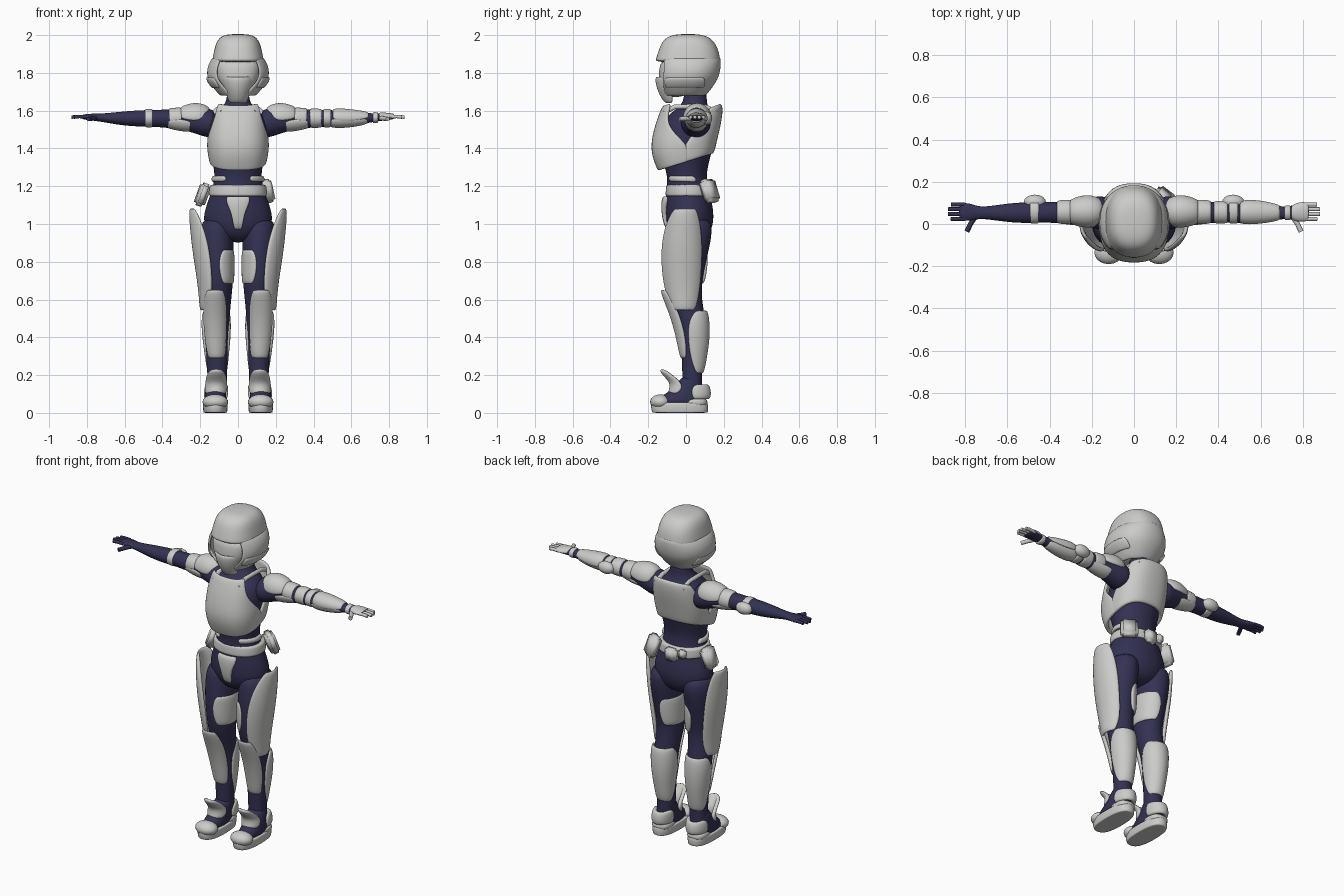
import bpy, bmesh, math
from mathutils import Vector


def material(name, rgb):
    m = bpy.data.materials.new(name)
    m.diffuse_color = (*rgb, 1)
    return m


GREY = material("armour grey", (0.60, 0.60, 0.59))
NAVY = material("suit navy", (0.033, 0.031, 0.085))


def finish(name, bm, mat, thick=0, mirror=False, subdiv=2):
    me = bpy.data.meshes.new(name)
    bm.to_mesh(me)
    bm.free()
    me.materials.append(mat)
    for f in me.polygons:
        f.use_smooth = True
    ob = bpy.data.objects.new(name, me)
    bpy.context.collection.objects.link(ob)
    if thick:
        s = ob.modifiers.new("thickness", 'SOLIDIFY')
        s.thickness, s.offset = thick, -1
    if subdiv:
        s = ob.modifiers.new("smooth", 'SUBSURF')
        s.levels = s.render_levels = subdiv
    if mirror:
        ob.modifiers.new("mirror", 'MIRROR')
    return ob


def skin(name, rings, mat, axis='Z', p=2.0, n=16, thick=0, mirror=False, shear=0, flip=1):
    """Loft rings (t, cu, cv, ru, rv[, a0, a1]); with angles it is a curved open plate."""
    rings = sorted(rings)
    plate = len(rings[0]) > 5
    bm = bmesh.new()
    rows = []
    for r in rings:
        t, cu, cv, ru, rv = r[:5]
        a0, a1 = r[5:] if plate else (0, 360)
        row = []
        for i in range(n + 1 if plate else n):
            a = math.radians(a0 + (a1 - a0) * i / n)
            c, s = math.cos(a), math.sin(a)
            u = cu + ru * math.copysign(abs(c) ** (2 / p), c)
            v = cv + rv * math.copysign(abs(s) ** (2 / p), s)
            co = (u, v, t + shear * v) if axis == 'Z' else (t, u, v)
            row.append(bm.verts.new((co[0] * flip, co[1], co[2])))
        rows.append(row)
    for a, b in zip(rows, rows[1:]):
        for i in range(n):
            j = (i + 1) % len(a)
            bm.faces.new((a[i], a[j], b[j], b[i]))
    if not plate:
        bm.faces.new(rows[0][::-1])
        bm.faces.new(rows[-1])
    if flip < 0:
        bmesh.ops.reverse_faces(bm, faces=bm.faces)
    return finish(name, bm, mat, thick, mirror)


def ball(name, loc, size, mat, mirror=False):
    bm = bmesh.new()
    bmesh.ops.create_uvsphere(bm, u_segments=20, v_segments=12, radius=1)
    bmesh.ops.scale(bm, vec=size, verts=bm.verts)
    bmesh.ops.translate(bm, vec=loc, verts=bm.verts)
    return finish(name, bm, mat, mirror=mirror, subdiv=0)


def box(name, loc, size, mat, rot=(0, 0, 0), mirror=False):
    bm = bmesh.new()
    bmesh.ops.create_cube(bm, size=1)
    bmesh.ops.scale(bm, vec=size, verts=bm.verts)
    bmesh.ops.bevel(bm, geom=bm.edges[:], offset=min(size) * 0.25, segments=3, affect='EDGES')
    ob = finish(name, bm, mat, mirror=mirror, subdiv=0)
    ob.location, ob.rotation_euler = loc, rot
    return ob


def tube(name, pts, r, mat):
    cu = bpy.data.curves.new(name, 'CURVE')
    cu.dimensions = '3D'
    cu.bevel_depth, cu.bevel_resolution, cu.use_fill_caps = r, 3, True
    sp = cu.splines.new('POLY')
    sp.points.add(len(pts) - 1)
    for q, co in zip(sp.points, pts):
        q.co = (*co, 1)
    cu.materials.append(mat)
    ob = bpy.data.objects.new(name, cu)
    bpy.context.collection.objects.link(ob)


# --- suit: torso, legs, arms
skin("torso", [(.90, 0, .02, .09, .07), (.97, 0, .02, .175, .12), (1.04, 0, .02, .188, .13),
               (1.11, 0, .015, .165, .125), (1.18, 0, .01, .14, .115), (1.25, 0, .005, .122, .103),
               (1.32, 0, 0, .135, .12), (1.42, 0, 0, .155, .15), (1.52, 0, .01, .158, .145),
               (1.58, 0, .025, .135, .12), (1.62, 0, .04, .08, .075), (1.66, 0, .05, .058, .06),
               (1.74, 0, .05, .056, .058)], NAVY, n=20)
skin("leg", [(1.04, .11, .025, .08, .11), (.95, .113, .02, .092, .122), (.85, .112, .005, .09, .115),
             (.75, .108, -.005, .084, .102), (.66, .105, -.008, .078, .09), (.57, .11, .012, .072, .078),
             (.47, .115, .035, .07, .073), (.37, .113, .038, .063, .066), (.27, .11, .033, .056, .056),
             (.17, .11, .033, .052, .052), (.08, .115, .035, .052, .055)], NAVY, mirror=True)
skin("arm", [(.11, .05, 1.53, .095, .09), (.2, .055, 1.538, .072, .07), (.28, .055, 1.552, .056, .056),
             (.36, .055, 1.557, .05, .05), (.46, .055, 1.56, .05, .045), (.56, .053, 1.558, .05, .043),
             (.66, .053, 1.56, .036, .031), (.73, .053, 1.563, .027, .021), (.77, .056, 1.566, .041, .019),
             (.81, .058, 1.567, .044, .015), (.83, .058, 1.567, .036, .01)], NAVY, 'X', mirror=True)

# --- fingers and thumb
for side in (-1, 1):
    mat = GREY if side > 0 else NAVY
    for y, end in ((.024, .868), (.047, .882), (.07, .88), (.092, .866)):
        tube("finger", [(side * .8, y, 1.567), (side * .84, y, 1.569), (side * end, y, 1.566)], .0095, mat)
    tube("thumb", [(side * .745, .045, 1.562), (side * .775, .0, 1.558), (side * .792, -.036, 1.556)], .012, mat)

# --- helmet: dome, cheek shell, face mask, mouth guard
skin("helmet_dome", [(1.855, 0, .01, .138, .172), (1.87, 0, .01, .137, .172), (1.92, 0, .014, .127, .16),
                     (1.965, 0, .012, .115, .14), (1.995, 0, .01, .09, .105), (2.006, 0, .01, .045, .05)],
     GREY, p=2.4, n=24)
skin("helmet_shell", [(1.885, 0, .012, .134, .172, -50, 230), (1.84, 0, .012, .162, .174, -47, 227),
                      (1.785, 0, .005, .167, .172, -47, 227), (1.745, 0, -.002, .15, .158, -50, 230),
                      (1.70, 0, -.005, .115, .128, -62, 242), (1.675, 0, -.01, .09, .108, -70, 250)],
     GREY, p=2.2, n=24, thick=.015)
skin("face_mask", [(1.67, 0, -.06, .04, .05), (1.71, 0, -.055, .075, .08), (1.76, 0, -.05, .11, .098),
                   (1.82, 0, -.04, .125, .105), (1.88, 0, -.03, .12, .10)], GREY, p=2.3)
skin("mouth_guard", [(1.635, 0, -.065, .045, .045, 190, 350), (1.68, 0, -.06, .065, .08, 190, 350),
                     (1.73, 0, -.06, .085, .1, 195, 345), (1.78, 0, -.055, .1, .11, 205, 335)],
     GREY, n=10, thick=.02)
skin("helmet_base", [(1.68, 0, .01, .08, .09), (1.72, 0, .0, .115, .12), (1.75, 0, 0, .13, .13)], GREY)
skin("ear_band", [(1.775, 0, .008, .172, .172, -42, 30), (1.745, 0, .004, .16, .17, -45, 35),
                  (1.715, 0, 0, .135, .15, -45, 40)], GREY, p=2.2, n=10, thick=.012, mirror=True)

# --- cuirass
skin("chest_plate", [(1.325, 0, 0, .15, .148, 175, 365), (1.34, 0, 0, .155, .155, 175, 365),
                     (1.41, 0, 0, .167, .18, 178, 362), (1.48, 0, 0, .168, .187, 190, 350),
                     (1.56, 0, 0, .16, .168, 212, 328), (1.62, 0, 0, .15, .145, 220, 320),
                     (1.67, 0, 0, .14, .122, 222, 318)], GREY, p=2.5, n=14, thick=.02, shear=.3)
skin("back_plate", [(1.325, 0, 0, .15, .145, -5, 185), (1.35, 0, 0, .156, .155, -5, 185),
                    (1.42, 0, 0, .167, .172, -2, 182), (1.48, 0, 0, .168, .187, 12, 168),
                    (1.535, 0, 0, .165, .195, 28, 152), (1.58, 0, 0, .158, .192, 38, 142)],
     GREY, p=2.5, n=14, thick=.025, shear=.3)
for s in (-1, 1):
    tube("shoulder_strap", [(s * .085, -.115, 1.59), (s * .088, -.06, 1.62), (s * .09, .02, 1.622),
                            (s * .09, .1, 1.62), (s * .09, .165, 1.595)], .013, GREY)

# --- belt, pouches, groin guard
skin("belt", [(1.145, 0, .015, .15, .122), (1.15, 0, .015, .158, .126), (1.205, 0, .015, .152, .122),
              (1.21, 0, .015, .145, .116)], GREY, p=2.2, n=20)
skin("waist_plate", [(1.222, 0, .01, .14, .115, -60, 25), (1.24, 0, .005, .142, .118, -62, 27),
                     (1.257, 0, .005, .136, .115, -58, 20)], GREY, n=8, thick=.02, mirror=True)
skin("groin_guard", [(1.15, 0, 0, .15, .125, 243, 297), (1.11, 0, 0, .15, .132, 244, 296),
                     (1.06, 0, 0, .14, .13, 254, 286), (1.0, 0, .01, .13, .13, 257, 283),
                     (.965, 0, .02, .12, .12, 261, 279)], GREY, n=6, thick=.025)
box("hip_pouch", (-.188, .04, 1.155), (.055, .10, .125), GREY, (0, .35, .1))
box("rear_pouch", (.14, .125, 1.175), (.10, .055, .125), GREY, (.35, 0, -.65))
box("back_pouch", (0, .145, 1.165), (.075, .045, .075), GREY)
box("back_clip", (-.07, .137, 1.18), (.045, .035, .05), GREY, (0, 0, .3))

# --- leg armour
skin("outer_thigh_plate", [(1.085, .15, -.005, .112, .10, -40, 40), (.99, .14, -.012, .116, .118, -65, 55),
                           (.86, .13, -.015, .113, .126, -78, 58), (.72, .12, -.015, .1, .118, -78, 58),
                           (.61, .115, -.012, .092, .1, -72, 58), (.54, .112, -.01, .092, .09, -45, 42)],
     GREY, n=10, thick=.022, mirror=True)
skin("inner_thigh_plate", [(.865, .11, .002, .09, .118, 110, 248), (.82, .11, .002, .093, .118, 92, 262),
                           (.74, .108, 0, .09, .113, 92, 262), (.68, .106, 0, .086, .104, 105, 250)],
     GREY, n=10, thick=.02, mirror=True)
skin("shin_plate", [(.65, .122, -.083, .06, .056, 215, 325), (.59, .122, -.058, .066, .058, 195, 345),
                    (.5, .122, -.02, .067, .06, 188, 352), (.38, .118, .005, .06, .054, 188, 352),
                    (.285, .115, .02, .052, .052, 205, 335)], GREY, n=10, thick=.018, mirror=True)
skin("calf_plate", [(.545, .115, .04, .076, .075, 10, 170), (.49, .116, .042, .082, .085, -22, 202),
                    (.39, .114, .042, .076, .086, -22, 202), (.29, .112, .038, .064, .074, -12, 192),
                    (.205, .11, .033, .058, .062, 20, 160)], GREY, n=10, thick=.018, mirror=True)

# --- boots
skin("sole", [(0, .12, -.032, .06, .145), (.002, .12, -.032, .064, .15), (.03, .12, -.034, .067, .155),
              (.05, .12, -.034, .066, .152), (.056, .12, -.034, .06, .145)], GREY, p=2.6, mirror=True)
skin("heel_rise", [(.03, .12, .045, .06, .07), (.06, .12, .045, .06, .07), (.08, .12, .048, .056, .062)],
     GREY, p=2.5, mirror=True)
skin("boot_upper", [(.04, .12, -.03, .06, .142), (.075, .12, -.025, .06, .13), (.105, .119, -.005, .057, .10),
                    (.14, .116, .015, .054, .072), (.2, .111, .03, .052, .052)], NAVY, mirror=True)
ball("toe_cap", (.12, -.135, .058), (.068, .055, .04), GREY, mirror=True)
skin("ankle_tongue", [(.225, .115, -.07, .055, .072, 222, 318), (.195, .115, -.05, .06, .07, 200, 340),
                      (.16, .115, -.02, .06, .065, 185, 355), (.125, .116, -.015, .064, .075, 185, 355),
                      (.1, .117, -.02, .062, .078, 205, 335)], GREY, n=10, thick=.022, mirror=True)
skin("heel_cup", [(.07, .117, .045, .062, .083, -5, 185), (.1, .117, .045, .066, .09, -10, 190),
                  (.135, .115, .045, .064, .085, -10, 190), (.155, .113, .042, .06, .075, 10, 170)],
     GREY, n=10, thick=.025, mirror=True)

# --- arm armour on both sides
skin("shoulder_cap", [(.145, .06, 1.56, .05, .055, 0, 180), (.19, .06, 1.56, .08, .082, -8, 188),
                      (.25, .06, 1.56, .078, .083, -10, 190), (.31, .058, 1.56, .058, .06, 0, 180)],
     GREY, 'X', n=10, thick=.02, mirror=True)
skin("upper_arm_band", [(.295, .057, 1.56, .056, .056, -40, 220), (.31, .057, 1.56, .06, .058, -45, 225),
                        (.35, .057, 1.56, .058, .056, -45, 225), (.368, .057, 1.56, .052, .052, -40, 220)],
     GREY, 'X', n=12, thick=.015, mirror=True)
skin("lower_arm_plate", [(.225, .055, 1.55, .062, .06, 200, 330), (.27, .055, 1.55, .064, .064, 180, 340),
                         (.33, .055, 1.555, .058, .06, 180, 340), (.385, .055, 1.56, .05, .05, 200, 330)],
     GREY, 'X', n=10, thick=.015, mirror=True)
skin("elbow_band", [(.448, .06, 1.56, .054, .046), (.455, .06, 1.56, .06, .05), (.488, .06, 1.56, .06, .05),
                    (.495, .06, 1.56, .054, .046)], GREY, 'X', mirror=True)
ball("elbow_pad", (.47, .105, 1.56), (.052, .034, .036), GREY, mirror=True)

# --- extra forearm and hand armour on one side only
skin("elbow_cuff", [(.375, .056, 1.56, .05, .048), (.385, .056, 1.56, .055, .053),
                    (.435, .056, 1.56, .055, .052), (.45, .056, 1.56, .05, .047)], GREY, 'X')
skin("forearm_top_plate", [(.5, .055, 1.56, .054, .05, -5, 185), (.54, .057, 1.56, .062, .055, -20, 200),
                           (.62, .056, 1.56, .054, .046, -20, 200), (.695, .054, 1.562, .038, .032, 0, 180)],
     GREY, 'X', n=10, thick=.014)
skin("forearm_low_plate", [(.49, .054, 1.558, .052, .048, 185, 355), (.54, .053, 1.558, .056, .052, 175, 365),
                           (.62, .053, 1.558, .048, .045, 175, 365), (.69, .053, 1.56, .034, .03, 190, 350)],
     GREY, 'X', n=10, thick=.012)
skin("wrist_band", [(.712, .053, 1.563, .032, .027), (.718, .053, 1.563, .036, .03),
                    (.738, .053, 1.563, .036, .029), (.744, .053, 1.563, .032, .025)], GREY, 'X')
skin("hand_plate", [(.745, .054, 1.565, .032, .025, 0, 180), (.77, .056, 1.566, .046, .025, -10, 190),
                    (.81, .058, 1.567, .048, .02, -10, 190), (.828, .058, 1.567, .042, .017, 0, 180)],
     GREY, 'X', n=10, thick=.01)
